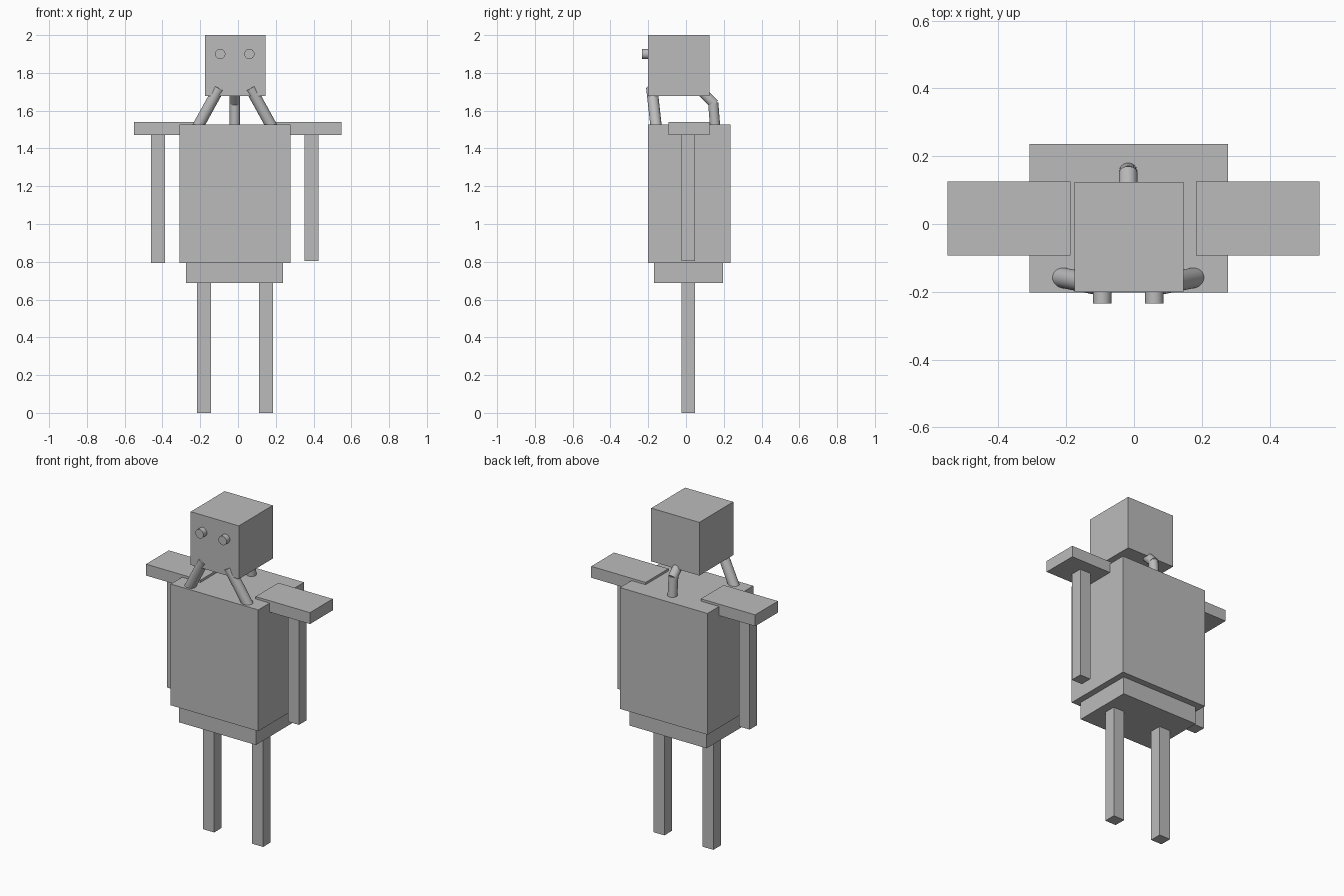
import bpy
from mathutils import Vector

if "Cube" in bpy.data.objects:
    bpy.data.objects.remove(bpy.data.objects["Cube"])

grey = bpy.data.materials.new("plain grey")
grey.diffuse_color = (0.5, 0.5, 0.5, 1)
grey.use_nodes = True
grey.node_tree.nodes["Principled BSDF"].inputs["Base Color"].default_value = grey.diffuse_color


def box(name, x, y, z):
    """Box from (min, max) pairs on each axis."""
    spans = (x, y, z)
    bpy.ops.mesh.primitive_cube_add(size=1, location=[(a + b) / 2 for a, b in spans])
    ob = bpy.context.object
    ob.name = name
    ob.scale = [b - a for a, b in spans]
    bpy.ops.object.transform_apply(location=False, rotation=False, scale=True)
    ob.data.materials.append(grey)


def rod(name, start, end, radius=0.027):
    """Smooth capped cylinder between two points."""
    a, b = Vector(start), Vector(end)
    bpy.ops.mesh.primitive_cylinder_add(vertices=32, radius=radius,
                                        depth=(b - a).length, location=(a + b) / 2)
    ob = bpy.context.object
    ob.name = name
    ob.rotation_euler = (b - a).to_track_quat('Z', 'Y').to_euler()
    bpy.ops.object.shade_smooth_by_angle()
    ob.data.materials.append(grey)


# Head, torso and hips
box("head", (-0.176, 0.146), (-0.201, 0.124), (1.678, 2.0))
box("torso", (-0.309, 0.277), (-0.202, 0.236), (0.793, 1.527))
box("hips", (-0.276, 0.239), (-0.17, 0.197), (0.687, 0.793))

# Shoulder plates, arms and legs
limb_y = (-0.024, 0.048)
box("left_shoulder", (-0.551, -0.187), (-0.093, 0.125), (1.472, 1.541))
box("right_shoulder", (0.183, 0.547), (-0.093, 0.125), (1.472, 1.541))
box("left_arm", (-0.46, -0.387), limb_y, (0.793, 1.472))
box("right_arm", (0.353, 0.425), limb_y, (0.803, 1.472))
box("left_leg", (-0.217, -0.143), limb_y, (0, 0.687))
box("right_leg", (0.111, 0.185), limb_y, (0, 0.687))

# Eyes and slanted front neck struts, either side of the head centre
mid = -0.017
for side, s in (("left", -1), ("right", 1)):
    eye_x = mid + s * 0.077
    rod(side + "_eye", (eye_x, -0.234, 1.9), (eye_x, -0.15, 1.9))
    rod(side + "_neck_strut", (mid + s * 0.207, -0.156, 1.495),
        (mid + s * 0.083, -0.181, 1.72), 0.03)

# Bent strut at the back of the neck
rod("back_strut_lower", (mid, 0.157, 1.48), (mid, 0.144, 1.642))
rod("back_strut_upper", (mid, 0.151, 1.634), (mid, 0.085, 1.70))
